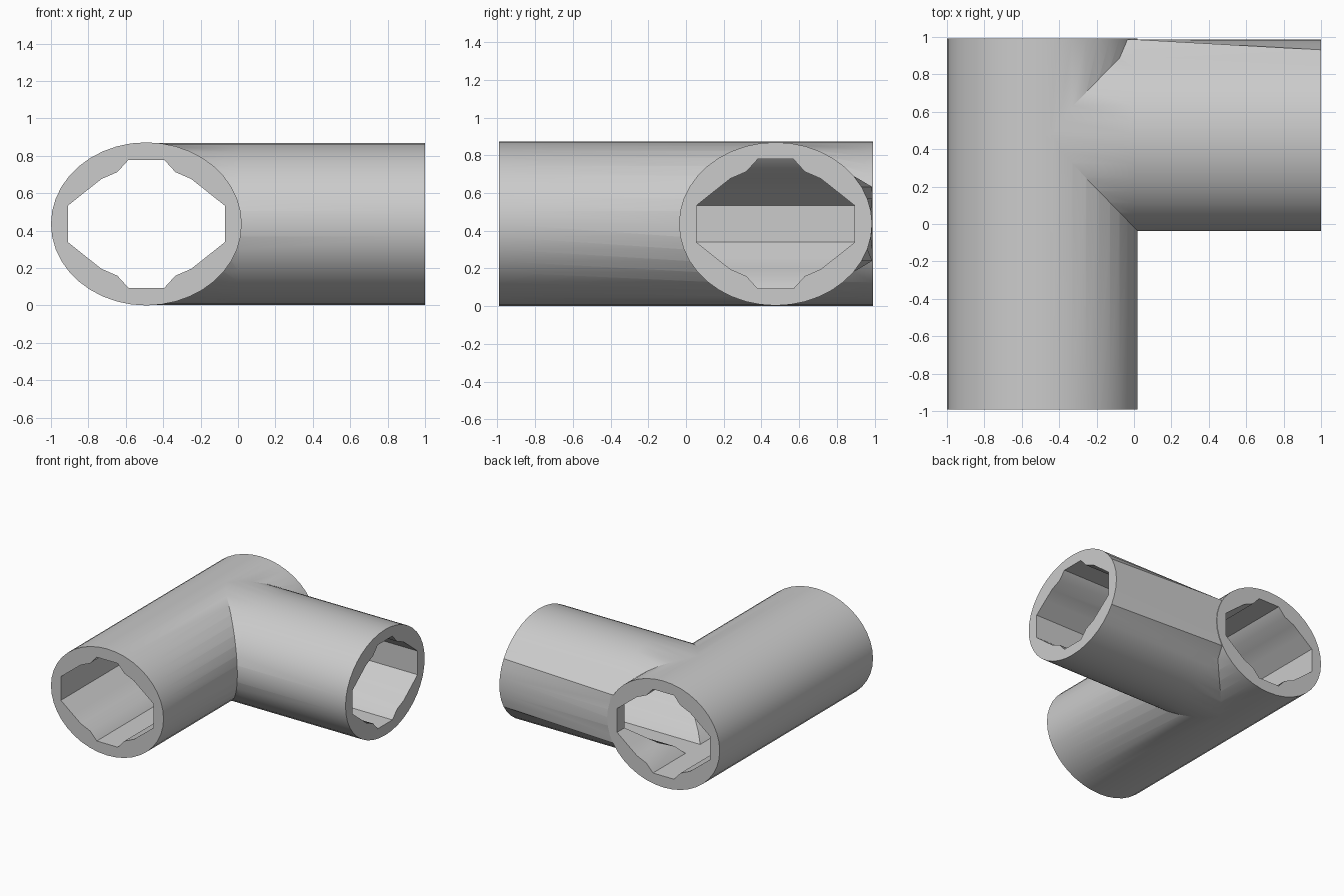
import bpy, bmesh, math

if "Cube" in bpy.data.objects:
    bpy.data.objects.remove(bpy.data.objects["Cube"])

ZC = 0.436          # height of both pipe axes
AX, BY = -0.49, 0.475   # axis offsets of the long pipe (x) and the branch (y)
N = 40


def loft(name, rings):
    """Closed solid through a list of equal-length vertex rings."""
    bm = bmesh.new()
    vs = [[bm.verts.new(p) for p in r] for r in rings]
    n = len(rings[0])
    for a, b in zip(vs, vs[1:]):
        for i in range(n):
            j = (i + 1) % n
            bm.faces.new((a[i], a[j], b[j], b[i]))
    bm.faces.new(vs[0])
    bm.faces.new(vs[-1])
    bmesh.ops.recalc_face_normals(bm, faces=bm.faces)
    me = bpy.data.meshes.new(name)
    bm.to_mesh(me)
    bm.free()
    ob = bpy.data.objects.new(name, me)
    bpy.context.collection.objects.link(ob)
    return ob


def ellipse(rx, rz):
    return [(rx * math.cos(2 * math.pi * i / N), rz * math.sin(2 * math.pi * i / N))
            for i in range(N)]


def along_y(prof, y):
    return [(AX + u, y, ZC + w) for u, w in prof]


def along_x(prof, x):
    return [(x, BY + u, ZC + w) for u, w in prof]


def boolean(target, tool, op):
    m = target.modifiers.new(op, 'BOOLEAN')
    m.operation, m.solver, m.object = op, 'EXACT', tool
    bpy.context.view_layer.objects.active = target
    bpy.ops.object.modifier_apply(modifier=m.name)
    bpy.data.objects.remove(tool, do_unlink=True)


# Long pipe running front to back
pipe = loft("pipe_elbow", [along_y(ellipse(0.51, ZC), y) for y in (-0.992, 0.992)])

# Side branch, its back pulled out into a flat strip toward the joint
end = ellipse(0.512, 0.433)
flat = [(0.512 if u > 0.44 else u, w) for u, w in end]
branch = loft("branch", [along_x(flat, AX), along_x(flat, 0.0), along_x(end, 1.0)])
boolean(pipe, branch, 'UNION')

# Notched bore profile: one quadrant mirrored four ways
q = [(0.42, 0.097), (0.316, 0.18), (0.24, 0.24), (0.155, 0.277), (0.095, 0.343)]
half = q + [(-u, w) for u, w in reversed(q)]
bore = half + [(-u, -w) for u, w in half]

boolean(pipe, loft("long_bore", [along_y(bore, y) for y in (-1.1, 1.1)]), 'DIFFERENCE')
boolean(pipe, loft("branch_bore", [along_x(bore, x) for x in (AX + 0.003, 1.1)]), 'DIFFERENCE')

# Smooth shells with crisp rims and notches
bpy.ops.object.select_all(action='DESELECT')
pipe.select_set(True)
bpy.context.view_layer.objects.active = pipe
bpy.ops.object.shade_smooth_by_angle(angle=math.radians(25))
